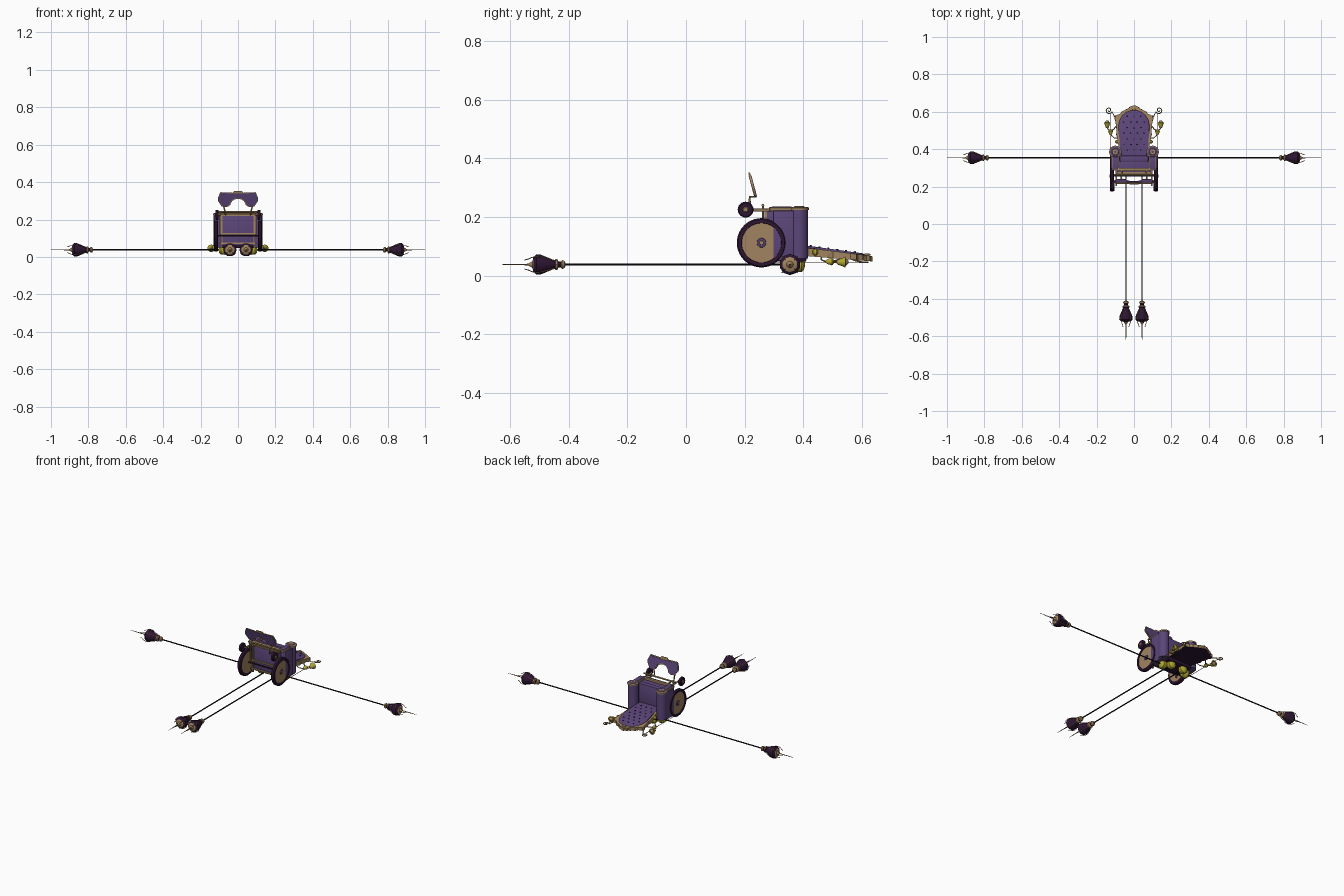
import bpy, bmesh, math
from mathutils import Vector, Matrix

if "Cube" in bpy.data.objects:
    bpy.data.objects.remove(bpy.data.objects["Cube"])

def mat(name, c):
    m = bpy.data.materials.new(name)
    m.diffuse_color = (*c, 1)
    m.use_nodes = True
    m.node_tree.nodes["Principled BSDF"].inputs["Base Color"].default_value = m.diffuse_color
    return m

PURPLE = mat("purple fabric", (0.105, 0.06, 0.19))
GOLD = mat("old gold", (0.35, 0.23, 0.115))
DARK = mat("dark plum", (0.026, 0.008, 0.032))
BLACK = mat("black rod", (0.008, 0.004, 0.008))
YELLOW = mat("yellow brass", (0.45, 0.40, 0.03))

def finish(name, bm, mats, smooth=True):
    bmesh.ops.recalc_face_normals(bm, faces=bm.faces)
    me = bpy.data.meshes.new(name)
    bm.to_mesh(me)
    bm.free()
    for m in mats:
        me.materials.append(m)
    ob = bpy.data.objects.new(name, me)
    bpy.context.collection.objects.link(ob)
    if smooth:
        bpy.ops.object.select_all(action='DESELECT')
        ob.select_set(True)
        bpy.context.view_layer.objects.active = ob
        bpy.ops.object.shade_smooth_by_angle(angle=math.radians(35))
    return ob

def box(name, lo, hi, m, bevel=0.0):
    bm = bmesh.new()
    bmesh.ops.create_cube(bm, size=1)
    lo, hi = Vector(lo), Vector(hi)
    for v in bm.verts:
        v.co = Vector([(lo[i] + hi[i]) / 2 + v.co[i] * abs(hi[i] - lo[i]) for i in range(3)])
    if bevel:
        bmesh.ops.bevel(bm, geom=bm.edges[:], offset=bevel, segments=2, affect='EDGES', profile=0.5)
    return finish(name, bm, [m])

def lathe(name, origin, axis, prof, mats, n=20):
    """prof: (distance along axis, radius, material index of the band that follows)"""
    rot = Vector((0, 0, 1)).rotation_difference(Vector(axis).normalized()).to_matrix()
    o = Vector(origin)
    bm = bmesh.new()
    rings = [[bm.verts.new(o + rot @ Vector((r * math.cos(2 * math.pi * k / n), r * math.sin(2 * math.pi * k / n), d)))
              for k in range(n)] for d, r, _ in prof]
    for i in range(len(prof) - 1):
        for k in range(n):
            f = bm.faces.new([rings[i][k], rings[i][(k + 1) % n], rings[i + 1][(k + 1) % n], rings[i + 1][k]])
            f.material_index = prof[i][2]
    bm.faces.new(rings[0]).material_index = prof[0][2]
    bm.faces.new(rings[-1]).material_index = prof[-1][2]
    return finish(name, bm, mats)

def rod(name, a, b, r, m, n=8):
    d = Vector(b) - Vector(a)
    return lathe(name, a, d, [(0, r, 0), (d.length, r, 0)], [m], n)

def tube(name, pts, r, m):
    cu = bpy.data.curves.new(name, 'CURVE')
    cu.dimensions, cu.bevel_depth, cu.bevel_resolution, cu.use_fill_caps = '3D', r, 2, True
    sp = cu.splines.new('POLY')
    sp.points.add(len(pts) - 1)
    for p, q in zip(sp.points, pts):
        p.co = (*q, 1)
    cu.materials.append(m)
    ob = bpy.data.objects.new(name, cu)
    bpy.context.collection.objects.link(ob)

def slab(name, half, place, t0, t1, mats, rule=None, bevel=0.0):
    """Extrude a mirrored half outline; place(u, v, t) maps it to the model."""
    out = half + [(-u, v) for u, v in reversed(half) if abs(u) > 1e-5]
    bm = bmesh.new()
    lo = [bm.verts.new(place(u, v, t0)) for u, v in out]
    hi = [bm.verts.new(place(u, v, t1)) for u, v in out]
    bm.faces.new(lo)
    top = bm.faces.new(hi)
    for i in range(len(out)):
        j = (i + 1) % len(out)
        bm.faces.new([lo[i], lo[j], hi[j], hi[i]])
    if bevel:
        bmesh.ops.bevel(bm, geom=list(top.edges), offset=bevel, segments=3, affect='EDGES', profile=0.5)
    bmesh.ops.recalc_face_normals(bm, faces=bm.faces)
    bm.normal_update()
    if rule:
        for f in bm.faces:
            f.material_index = rule(f)
    return finish(name, bm, mats)

# long rods, each ending in a ribbed lantern with a spike
Z = 0.038
LANTERN = [(0, .005, 1), (.004, .013, 1), (.012, .016, 1), (.016, .010, 0), (.024, .010, 1), (.028, .019, 1),
           (.035, .019, 0), (.037, .015, 0), (.084, .035, 0), (.1, .036, 0), (.110, .026, 1), (.113, .012, 1),
           (.122, .007, 1), (.128, .0028, 1), (.19, .0018, 1), (.225, .0005, 1)]
def lantern_rod(tag, start, axis, length):
    a, s = Vector(axis), Vector(start)
    e = s + a * length
    rod(tag + "_rod", s, e, .0037, BLACK)
    lathe(tag + "_lantern", e, axis, LANTERN, [DARK, GOLD], 10)
    side = a.cross(Vector((0, 0, 1)))
    for k in range(4):
        d = Matrix.Rotation(math.pi / 4 + k * math.pi / 2, 3, a) @ side
        pts = [(.036, .018), (.084, .037), (.1, .038), (.116, .034), (.128, .026), (.14, .022)]
        tube(tag + "_lantern_rib", [e + a * u + d * w for u, w in pts], .0016, GOLD)

for s in (-1, 1):
    lantern_rod("front", (s * .043, .37, Z), (0, -1, 0), .78)
    lantern_rod("side", (s * .04, .354, Z), (s, 0, 0), .735)
    # yellow bulbs where the rods meet below the chair
    bulb = [(0, .010, 0), (.004, .02, 0), (.014, .026, 0), (.032, .025, 0), (.04, .017, 0), (.043, .006, 0)]
    lathe("rear_bulb", (s * .043, .362, Z), (0, 1, 0), bulb, [YELLOW])
    lathe("side_bulb", (s * .06, .354, Z), (s, 0, 0), bulb, [YELLOW])

# seat (stands upright because the chair lies on its back)
box("seat_base", (-.092, .275, .06), (.092, .345, .222), PURPLE, .004)
box("seat_cushion", (-.078, .33, .08), (.078, .365, .226), PURPLE, .008)
box("seat_front_trim", (-.1, .283, .218), (.1, .30, .234), GOLD, .003)
box("seat_back_block", (-.085, .30, .048), (.085, .41, .085), DARK, .004)
for z in (.222, .125, .072):
    box("underseat_bar", (-.1, .267, z - .004), (.1, .277, z + .004), GOLD)
for x in (-.086, .086):
    box("underseat_post", (x - .004, .267, .05), (x + .004, .277, .225), GOLD)
rod("wheel_axle", (-.115, .257, .112), (.115, .257, .112), .004, DARK)
rod("front_cross_bar", (-.11, .262, .24), (.11, .262, .24), .005, GOLD)

WHEEL = [(-.011, .012, 1), (-.011, .066, 0), (-.011, .079, 0), (-.006, .084, 0), (.006, .084, 0),
         (.011, .079, 0), (.011, .068, 0), (.007, .067, 1), (.007, .016, 2), (.011, .015, 2),
         (.011, .008, 1), (.014, .007, 1), (.014, .003, 1)]
for s in (-1, 1):
    # armrests
    box("arm_panel", (s * .08, .297, .05), (s * .1255, .385, .222), PURPLE, .003)
    rod("arm_roll", (s * .1, .384, .058), (s * .1, .384, .226), .031, PURPLE, 28)
    lathe("arm_scroll", (s * .1, .386, .223), (0, 0, 1),
          [(0, .033, 0), (.008, .033, 0), (.011, .028, 1), (.011, .018, 0), (.014, .016, 0), (.014, .006, 1)],
          [GOLD, PURPLE], 24)
    box("arm_end_trim", (s * .08, .285, .22), (s * .12, .36, .232), GOLD, .003)
    box("arm_end_pad", (s * .085, .292, .23), (s * .115, .36, .235), PURPLE, .002)
    # wheels
    lathe("big_wheel", (s * .117, .257, .112), (s, 0, 0), WHEEL, [DARK, GOLD, PURPLE], 40)
    lathe("caster_wheel", (s * .112, .203, .225), (s, 0, 0),
          [(-.009, .012, 0), (-.009, .023, 0), (-.005, .027, 0), (.005, .027, 0), (.009, .023, 0),
           (.009, .010, 1), (.012, .007, 1)], [DARK, GOLD], 24)
    tube("caster_arm", [(s * .095, .203, .225), (s * .095, .23, .223), (s * .095, .285, .223)], .005, GOLD)
    rod("frame_post", (s * .095, .262, .242), (s * .095, .262, .12), .004, GOLD)
    # footrest hanger
    tube("footrest_hanger", [(s * .066, .285, .225), (s * .068, .217, .225), (s * .07, .217, .246),
                             (s * .076, .217, .268), (s * .078, .236, .27), (s * .08, .234, .282)], .004, GOLD)

# footrest plate: octagonal ends and a round notch
def foot(u, v, t):
    return Vector((u, .236 - (v - .27) * .27 + t, v))
def arc(r):
    return [(r * math.sin(i * math.pi / 16), .268 + r * math.cos(i * math.pi / 16)) for i in range(8)]
edge = [(.06, .266), (.088, .27), (.108, .3), (.108, .316), (.094, .346), (.03, .343), (.02, .352), (0, .352)]
slab("footrest_trim", arc(.043) + edge, foot, -.002, .004, [GOLD])
edge2 = [(.063, .27), (.086, .274), (.104, .301), (.104, .315), (.092, .342), (.03, .339), (0, .339)]
slab("footrest_plate", arc(.048) + edge2, foot, -.004, .006, [PURPLE])

# backrest, sloping gently down toward its crest
def back(u, v, t):
    return Vector((u, v, .1 - (v - .41) * .135 + t * (1 - (v - .36) * 1.5)))
frame = [(0, .36), (.085, .36), (.083, .42), (.086, .45), (.096, .48), (.09, .50), (.098, .52), (.095, .54),
         (.104, .56), (.1, .58), (.085, .582), (.076, .585), (.066, .602), (.05, .605), (.04, .616),
         (.03, .615), (.026, .626), (.012, .628), (.008, .634), (0, .635)]
slab("backrest_frame", frame, back, -.036, -.005, [GOLD, DARK], lambda f: 1 if f.normal.z < -.5 else 0, .003)
pad = [(0, .35), (.07, .35), (.069, .41), (.077, .45), (.083, .49), (.084, .525), (.077, .555), (.064, .579),
       (.044, .597), (.022, .606), (0, .608)]
slab("backrest_cushion", pad, back, -.02, .003, [PURPLE], None, .007)
lathe("crest_boss", back(0, .617, -.006), (0, 0, 1), [(0, .012, 0), (.005, .011, 0), (.008, .005, 0)], [GOLD], 12)
# tufting buttons in a diamond grid
for row in range(7):
    y = .395 + row * .03
    for i in ((-1.5, -.5, .5, 1.5) if row % 2 else (-1, 0, 1)):
        lathe("button", back(i * .036, y, .001), (0, 0, 1), [(0, .0042, 0), (.004, .0036, 0), (.005, .0015, 0)], [DARK], 8)

# side lamps with scrolls
for s in (-1, 1):
    rod("lamp_rod", (s * .128, .30, .046), (s * .128, .59, .046), .0016, GOLD, 6)
    spiral = []
    for i in range(26):
        a, r = i * .36, .019 - i * .00062
        spiral.append((s * (.134 + r * math.cos(a + 3.6)), .608 + r * math.sin(a + 3.6), .046))
    tube("scroll", [(s * .09, .555, .06), (s * .105, .575, .052)] + spiral, .0028, GOLD)
    tube("lamp_bracket", [(s * .09, .53, .058), (s * .11, .505, .05), (s * .13, .498, .046), (s * .143, .512, .046)], .003, GOLD)
    tube("lower_bracket", [(s * .08, .46, .065), (s * .105, .46, .055), (s * .122, .475, .048)], .0025, GOLD)
    cup = [(0, .004, 1), (.006, .009, 0), (.016, .012, 0), (.028, .017, 0), (.032, .02, 0), (.032, .013, 1), (.042, .004, 1)]
    lathe("lamp_cup", (s * .143, .512, .046), (0, 1, 0), cup, [YELLOW, GOLD], 16)
    lathe("small_lamp_cup", (s * .125, .475, .048), (0, 1, 0),
          [(0, .004, 0), (.008, .009, 0), (.022, .013, 0), (.025, .011, 1), (.03, .003, 1)], [YELLOW, GOLD], 14)
    lathe("rail_bead", (s * .09, .43, .08), (0, 1, 0),
          [(0, .004, 0), (.006, .011, 0), (.014, .011, 0), (.02, .004, 0)], [YELLOW], 12)
